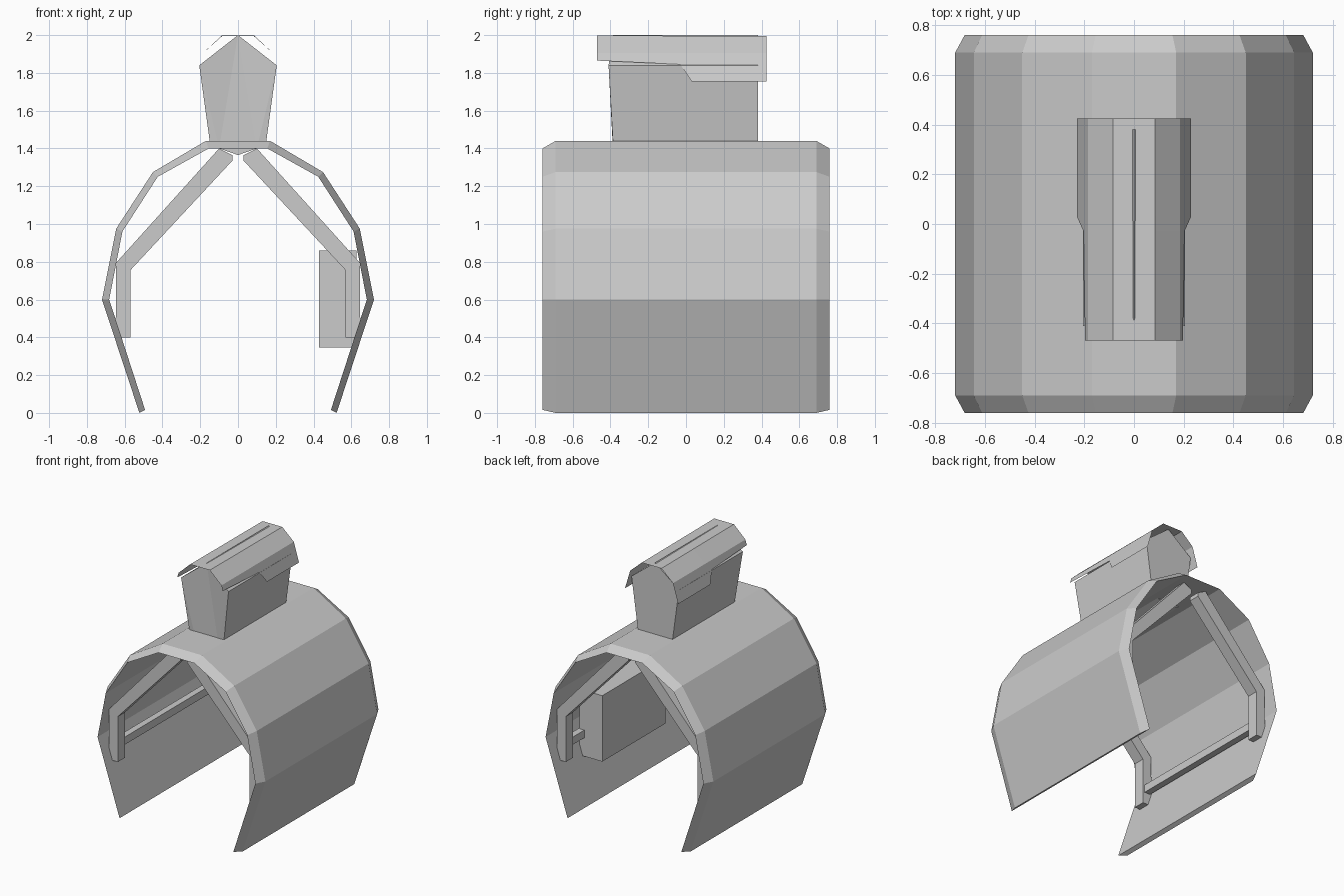
import bpy, bmesh

cube = bpy.data.objects.get("Cube")
if cube:
    bpy.data.objects.remove(cube, do_unlink=True)

grey = bpy.data.materials.new("plain grey")
grey.use_nodes = True
tone = (0.6, 0.6, 0.6, 1)
grey.diffuse_color = tone
grey.node_tree.nodes["Principled BSDF"].inputs["Base Color"].default_value = tone


def mirrored(half):
    """Full outline from the +x half, keeping a centre point single."""
    return [(-x, z) for x, z in half if x > 0] + list(reversed(half))


def loft(name, rings, closed_rows=False, closed_ring=False, caps=False, solid=True):
    """Skin between rows of 3D points."""
    bm = bmesh.new()
    rows = [[bm.verts.new(p) for p in ring] for ring in rings]
    n = len(rows[0])
    for i in range(len(rows) if closed_rows else len(rows) - 1):
        a, b = rows[i], rows[(i + 1) % len(rows)]
        for j in range(n if closed_ring else n - 1):
            k = (j + 1) % n
            bm.faces.new((a[j], a[k], b[k], b[j]))
    if caps:
        if closed_ring:
            ends = [rows[0], rows[-1]]
        else:
            ends = [[r[0] for r in rows], [r[-1] for r in rows]]
        for end in ends:
            face = bm.faces.new(end)
            if len(end) > 4:
                bmesh.ops.triangulate(bm, faces=[face])
    if solid:
        bmesh.ops.recalc_face_normals(bm, faces=bm.faces)
    mesh = bpy.data.meshes.new(name)
    bm.to_mesh(mesh)
    bm.free()
    mesh.materials.append(grey)
    obj = bpy.data.objects.new(name, mesh)
    bpy.context.collection.objects.link(obj)
    return obj


def prism(name, outline, y0, y1):
    """Extrude an x-z outline along y."""
    rings = [[(x, y, z) for x, z in outline] for y in (y0, y1)]
    return loft(name, rings, closed_ring=True, caps=True)


def block(name, x0, x1, y0, y1, z0, z1):
    return prism(name, [(x0, z0), (x1, z0), (x1, z1), (x0, z1)], y0, y1)


# Arched shell with bevelled ends
outer = mirrored([(0.17, 1.44), (0.45, 1.275), (0.645, 0.975), (0.72, 0.6), (0.522, 0)][::-1][::-1])
inner = mirrored([(0.155, 1.40), (0.425, 1.25), (0.612, 0.96), (0.682, 0.6), (0.492, 0.016)])


def arch(points, y):
    # order each arch from one foot over the crown to the other
    left = sorted([p for p in points if p[0] < 0], key=lambda p: p[1])
    right = sorted([p for p in points if p[0] > 0], key=lambda p: -p[1])
    return [(x, y, z) for x, z in left + right]


loft("arched_shell",
     [arch(outer, -0.69), arch(outer, 0.69), arch(inner, 0.76), arch(inner, -0.76)],
     closed_rows=True, caps=True)

# Tower with a pointed top, its front leaning out at the eaves
tower = [(0, 1.365), (0.1, 1.40), (0.15, 1.44), (0.205, 1.84), (0, 2.0),
         (-0.205, 1.84), (-0.15, 1.44), (-0.1, 1.40)]
front = [(x, -0.41 if z == 1.84 else -0.387, z) for x, z in tower]
back = [(x, 0.38, z) for x, z in tower]
loft("tower", [front, back], closed_ring=True, caps=True)

# Thin roof sheet, its skirt dropping lower toward the back
rows = []
for y, low in ((-0.47, 1.865), (-0.03, 1.845), (0.03, 1.755), (0.425, 1.755)):
    top = 1.998 - 0.004 * (y + 0.47)
    edge = 0.185 + (1.905 - low) * 0.3
    half = [(0.085, top), (0.185, 1.905), (edge, low)]
    rows.append(arch(mirrored(half), y))
loft("roof_sheet", rows, solid=False)

# Inner frames: a leg and sloping arm on each side, at both ends
arm = [(0.57, 0.40), (0.648, 0.40), (0.645, 0.795), (0.10, 1.40),
       (0.03, 1.365), (0.03, 1.335), (0.57, 0.755)]
for side, s in (("left", 1), ("right", -1)):
    outline = [(s * x, z) for x, z in arm]
    for end, y in (("front", -0.625), ("back", 0.625)):
        prism(f"{end}_{side}_frame", outline, y - 0.045, y + 0.045)
    block(f"{side}_rail", s * 0.585, s * 0.635, -0.58, 0.58, 0.49, 0.55)

# Box hung on the left wall
block("side_box", 0.43, 0.628, -0.36, 0.42, 0.345, 0.86)
